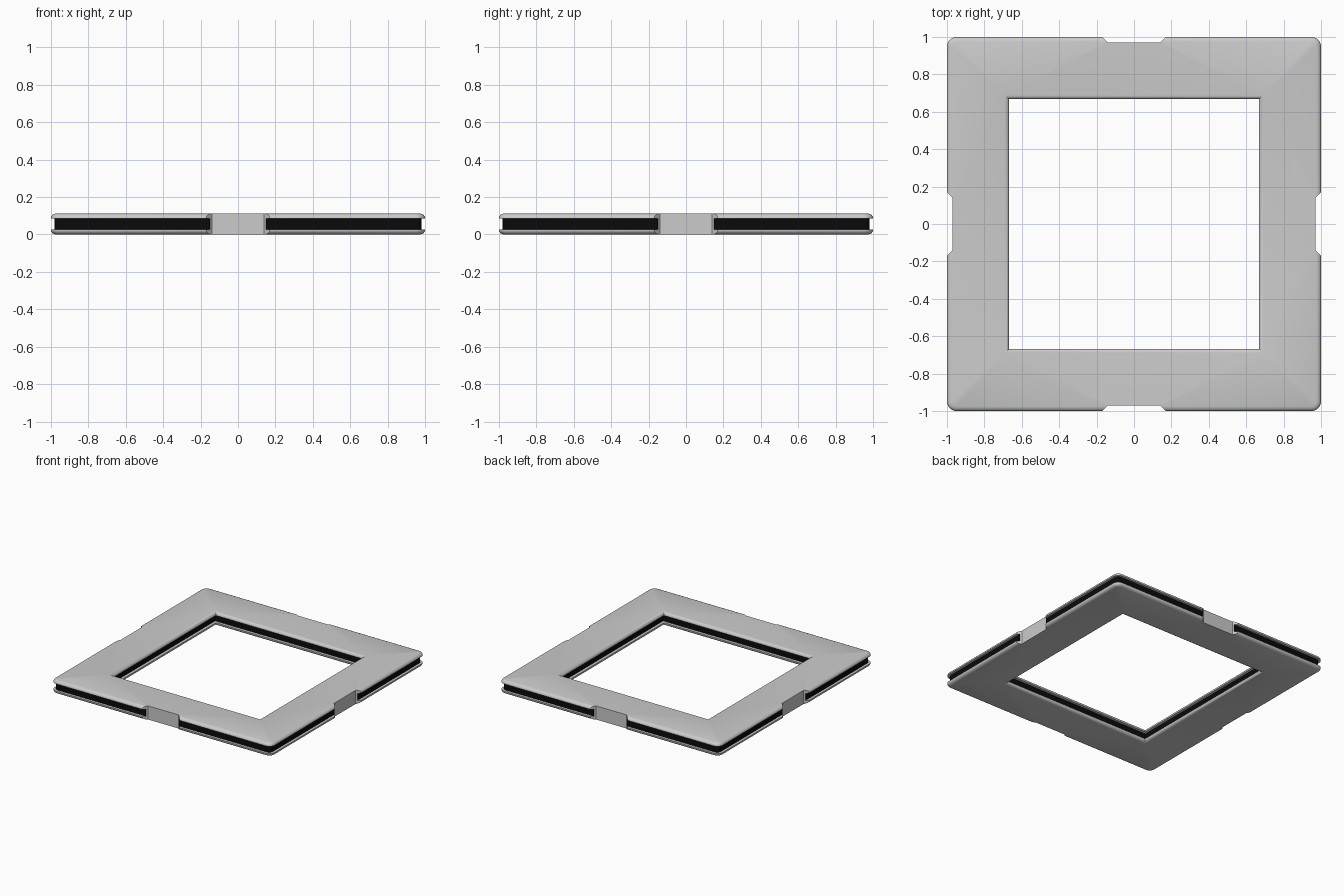
import bpy, bmesh, math

if "Cube" in bpy.data.objects:
    bpy.data.objects.remove(bpy.data.objects["Cube"])

NOTCH = 0.97   # notch floor distance
# half cross-section, bottom to top: (outer half-width, hole half-width, z)
TOP = [(0.98, 0.69, 0.085), (1.0, 0.668, 0.085), (1.0, 0.668, 0.09),
       (0.998, 0.670, 0.097), (0.992, 0.675, 0.105), (0.984, 0.682, 0.109),
       (0.975, 0.69, 0.112)]
H = 0.112
SECTION = [(e, h, H - z) for e, h, z in reversed(TOP)] + TOP


def outer_outline(e):
    """Rounded square with a chamfered notch in the middle of each side."""
    w = 0.14 + e - NOTCH
    side = [(e, -w), (NOTCH, -0.14), (NOTCH, 0.14), (e, w)]
    for i in range(6):
        a = math.radians(90 * i / 5)
        side.append((0.95 + (e - 0.95) * math.cos(a), 0.95 + (e - 0.95) * math.sin(a)))
    pts = []
    for c, s in ((1, 0), (0, 1), (-1, 0), (0, -1)):
        pts += [(c * x - s * y, s * x + c * y) for x, y in side]
    return pts


def hole_outline(h):
    return [(h, h), (-h, h), (-h, -h), (h, -h)]


def loft(bm, outlines, notched):
    """Skin the outlines; core faces get material index 1. Returns end rings."""
    rings = [[bm.verts.new((x, y, z)) for x, y in pts] for pts, z in outlines]
    for k in range(len(rings) - 1):
        flat = abs(outlines[k][1] - outlines[k + 1][1]) < 1e-6
        core = k == len(TOP) - 1
        n = len(rings[k])
        for i in range(n):
            in_notch = notched and i % 10 < 3
            if flat and in_notch:
                continue      # ledge has no width inside the notch
            j = (i + 1) % n
            f = bm.faces.new((rings[k][i], rings[k][j], rings[k + 1][j], rings[k + 1][i]))
            f.material_index = 1 if core and not in_notch else 0
    return rings[0], rings[-1]


def ring_edges(bm, ring):
    return [bm.edges.get((ring[i - 1], ring[i])) for i in range(len(ring))]


bm = bmesh.new()
outer = loft(bm, [(outer_outline(e), z) for e, h, z in SECTION], True)
inner = loft(bm, [(hole_outline(h), z) for e, h, z in SECTION], False)
# flat top and bottom faces
for o, i in zip(outer, inner):
    bmesh.ops.triangle_fill(bm, use_beauty=True,
                            edges=ring_edges(bm, o) + ring_edges(bm, i))
bmesh.ops.recalc_face_normals(bm, faces=bm.faces)


def make_part(name, index):
    part = bm.copy()
    bmesh.ops.delete(part, geom=[f for f in part.faces if f.material_index != index],
                     context='FACES')
    for f in part.faces:
        f.material_index = 0
    me = bpy.data.meshes.new(name)
    part.to_mesh(me)
    part.free()
    ob = bpy.data.objects.new(name, me)
    bpy.context.collection.objects.link(ob)
    bpy.ops.object.select_all(action='DESELECT')
    ob.select_set(True)
    bpy.context.view_layer.objects.active = ob
    bpy.ops.object.shade_smooth_by_angle(angle=math.radians(35))
    return ob


# grey frame shell and black recessed strip
make_part("frame", 0)
strip = make_part("recessed_strip", 1)
black = bpy.data.materials.new("black")
black.diffuse_color = (0.003, 0.003, 0.003, 1)
black.use_nodes = True
black.node_tree.nodes["Principled BSDF"].inputs["Base Color"].default_value = black.diffuse_color
strip.data.materials.append(black)
bm.free()
